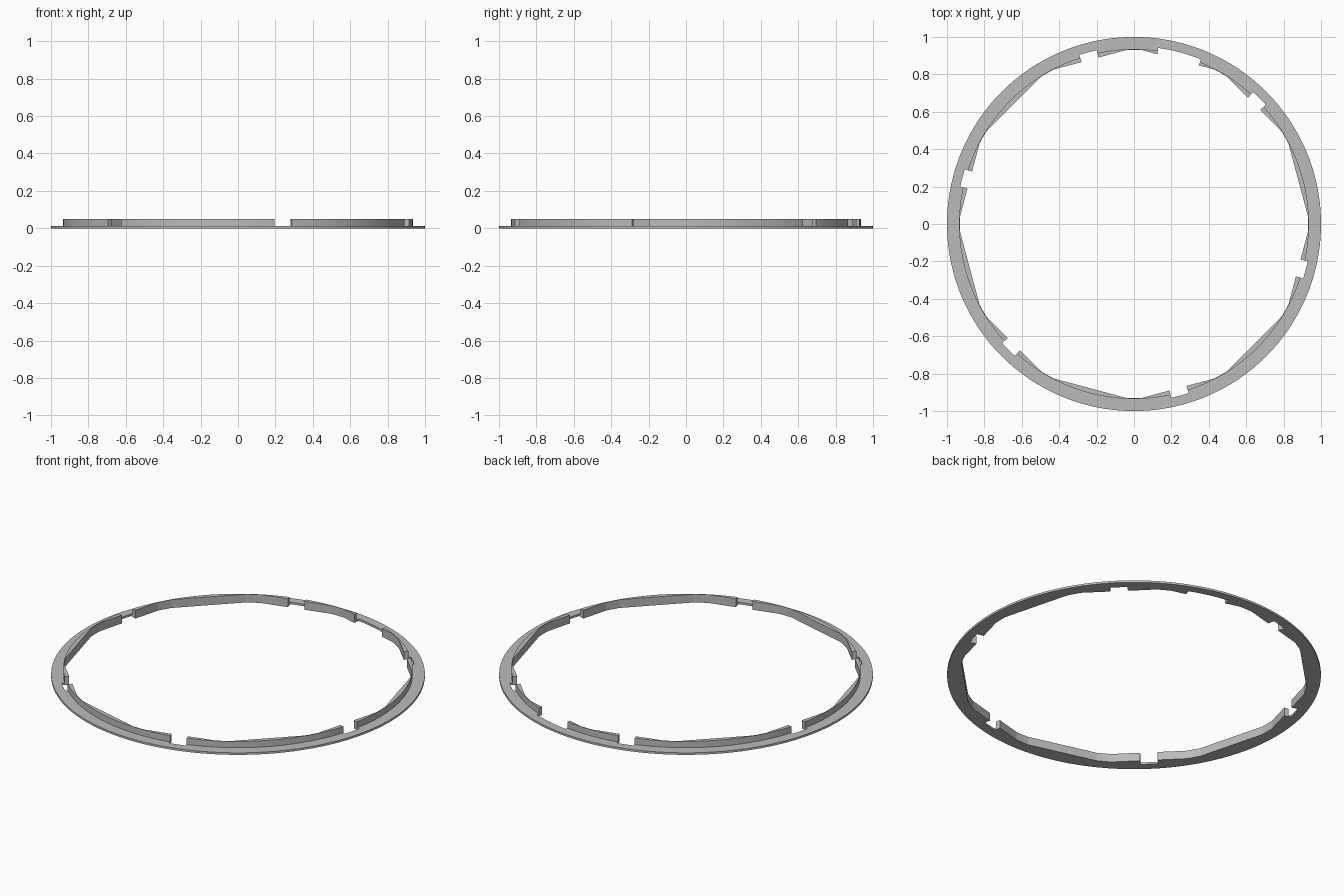
import bpy, bmesh
from math import sin, cos, asin, degrees, radians

cube = bpy.data.objects.get("Cube")
if cube:
    bpy.data.objects.remove(cube)

grey = bpy.data.materials.new("grey")
grey.use_nodes = True
grey.diffuse_color = (0.5, 0.5, 0.5, 1)
grey.node_tree.nodes["Principled BSDF"].inputs["Base Color"].default_value = (0.5, 0.5, 0.5, 1)

SEAT = 0.935      # radius where the wall meets the flange
CUT = 0.95        # depth of the notches in the flange
STEP = 1.25       # angular resolution in degrees


def sweep(name, stations, outer, height, closed=False):
    """Sweep a rectangle around z; stations are (degrees, inner radius)."""
    bm = bmesh.new()
    rings = []
    for angle, inner in stations:
        c, s = cos(radians(angle)), sin(radians(angle))
        section = ((inner, 0), (outer, 0), (outer, height), (inner, height))
        rings.append([bm.verts.new((r * c, r * s, z)) for r, z in section])
    pairs = list(zip(rings, rings[1:]))
    if closed:
        pairs.append((rings[-1], rings[0]))
    for a, b in pairs:
        for i in range(4):
            j = (i + 1) % 4
            bm.faces.new((a[i], a[j], b[j], b[i]))
    if not closed:
        bm.faces.new(rings[0])
        bm.faces.new(rings[-1][::-1])
    bmesh.ops.recalc_face_normals(bm, faces=bm.faces)
    mesh = bpy.data.meshes.new(name)
    bm.to_mesh(mesh)
    bm.free()
    mesh.materials.append(grey)
    obj = bpy.data.objects.new(name, mesh)
    bpy.context.collection.objects.link(obj)
    bpy.ops.object.select_all(action='DESELECT')
    obj.select_set(True)
    bpy.context.view_layer.objects.active = obj
    bpy.ops.object.shade_smooth_by_angle(angle=radians(8))


def wall_inner(angle):
    """Twelve flat sides with corners rounded off by a circle."""
    off = (angle % 30) - 15
    return min(0.931, 0.909 / cos(radians(off)))


def span(start, end):
    """Angles from start to end, with regular steps between."""
    grid = [k * STEP for k in range(int(800 / STEP))]
    return [start] + [g for g in grid if start + 0.1 < g < end - 0.1] + [end]


# Six narrow notches and one wide gap, as (start, end) angles
gaps = []
for centre, half_width in [(45 + 60 * k, 0.047) for k in range(6)] + [(75, 0.115)]:
    half = degrees(asin(half_width / 0.92))
    gaps.append((centre - half, centre + half))
gaps.sort()

# Raised wall pieces between gaps, and the flange outline that follows them
flange = []
for n, (start, end) in enumerate(gaps):
    following = gaps[n + 1][0] if n + 1 < len(gaps) else gaps[0][0] + 360
    sweep(f"wall_{n + 1}", [(a, wall_inner(a)) for a in span(end, following)], SEAT, 0.049)
    flange += [(a, CUT) for a in span(start + 0.01, end - 0.01)]
    flange += [(a, SEAT) for a in span(end, following)]

# Flat base ring
sweep("flange", flange, 1.0, 0.012, closed=True)
